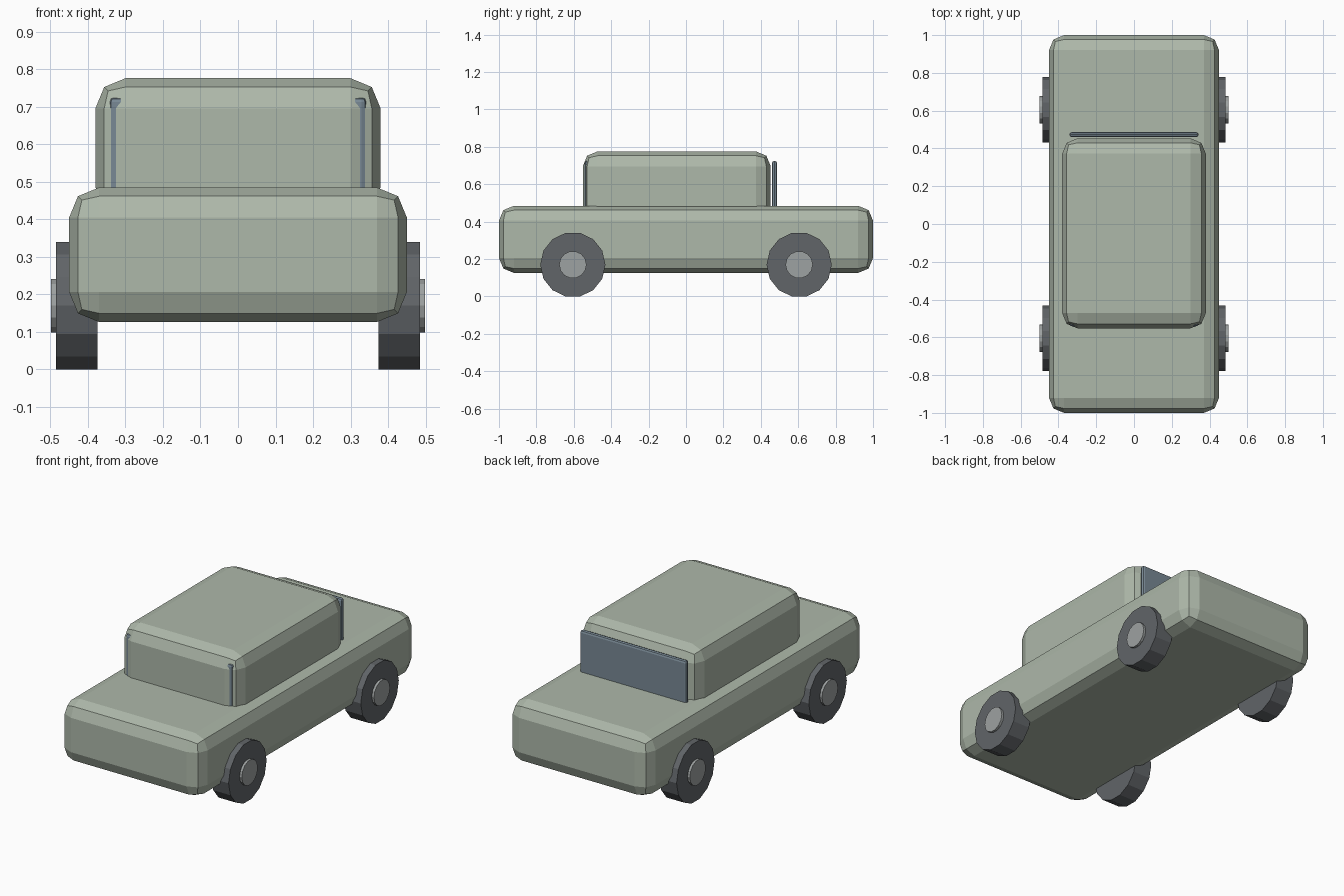
import bpy
import math

if "Cube" in bpy.data.objects:
    bpy.data.objects.remove(bpy.data.objects["Cube"])


def material(name, rgb):
    m = bpy.data.materials.new(name)
    m.diffuse_color = (*rgb, 1)
    m.use_nodes = True
    m.node_tree.nodes["Principled BSDF"].inputs["Base Color"].default_value = m.diffuse_color
    return m


PAINT = material("paint", (0.42, 0.48, 0.40))
GLASS = material("glass", (0.19, 0.25, 0.30))
RUBBER = material("rubber", (0.12, 0.13, 0.14))
METAL = material("metal", (0.34, 0.36, 0.36))


def box(name, lo, hi, bevel, mat):
    """Bevelled box spanning the corners lo and hi."""
    centre = [(a + b) / 2 for a, b in zip(lo, hi)]
    bpy.ops.mesh.primitive_cube_add(size=1, location=centre)
    ob = bpy.context.object
    ob.name = name
    ob.scale = [b - a for a, b in zip(lo, hi)]
    bpy.ops.object.transform_apply(location=False, rotation=False, scale=True)
    ob.data.materials.append(mat)
    mod = ob.modifiers.new("bevel", 'BEVEL')
    mod.width = bevel
    mod.segments = 2


def disc(name, x0, x1, y, z, radius, mat):
    """14-sided cylinder lying along x between x0 and x1."""
    bpy.ops.mesh.primitive_cylinder_add(
        vertices=14, radius=radius, depth=abs(x1 - x0),
        location=((x0 + x1) / 2, y, z), rotation=(0, math.pi / 2, 0))
    ob = bpy.context.object
    ob.name = name
    ob.data.materials.append(mat)


# Lower body and cabin
box("body", (-0.45, -1.0, 0.126), (0.45, 1.0, 0.485), 0.08, PAINT)
box("cabin", (-0.38, -0.552, 0.405), (0.38, 0.453, 0.776), 0.08, PAINT)

# Front and rear window panes
for name, y in (("windscreen", -0.528), ("rear_window", 0.473)):
    box(name, (-0.342, y - 0.0135, 0.45), (0.342, y + 0.0135, 0.725), 0.013, GLASS)

# Wheels with hubcaps
for side, s in (("right", 1), ("left", -1)):
    for end, y in (("front", -0.605), ("rear", 0.605)):
        disc(f"{end}_{side}_wheel", s * 0.375, s * 0.485, y, 0.17, 0.1743, RUBBER)
        disc(f"{end}_{side}_hubcap", s * 0.44, s * 0.499, y, 0.17, 0.073, METAL)
